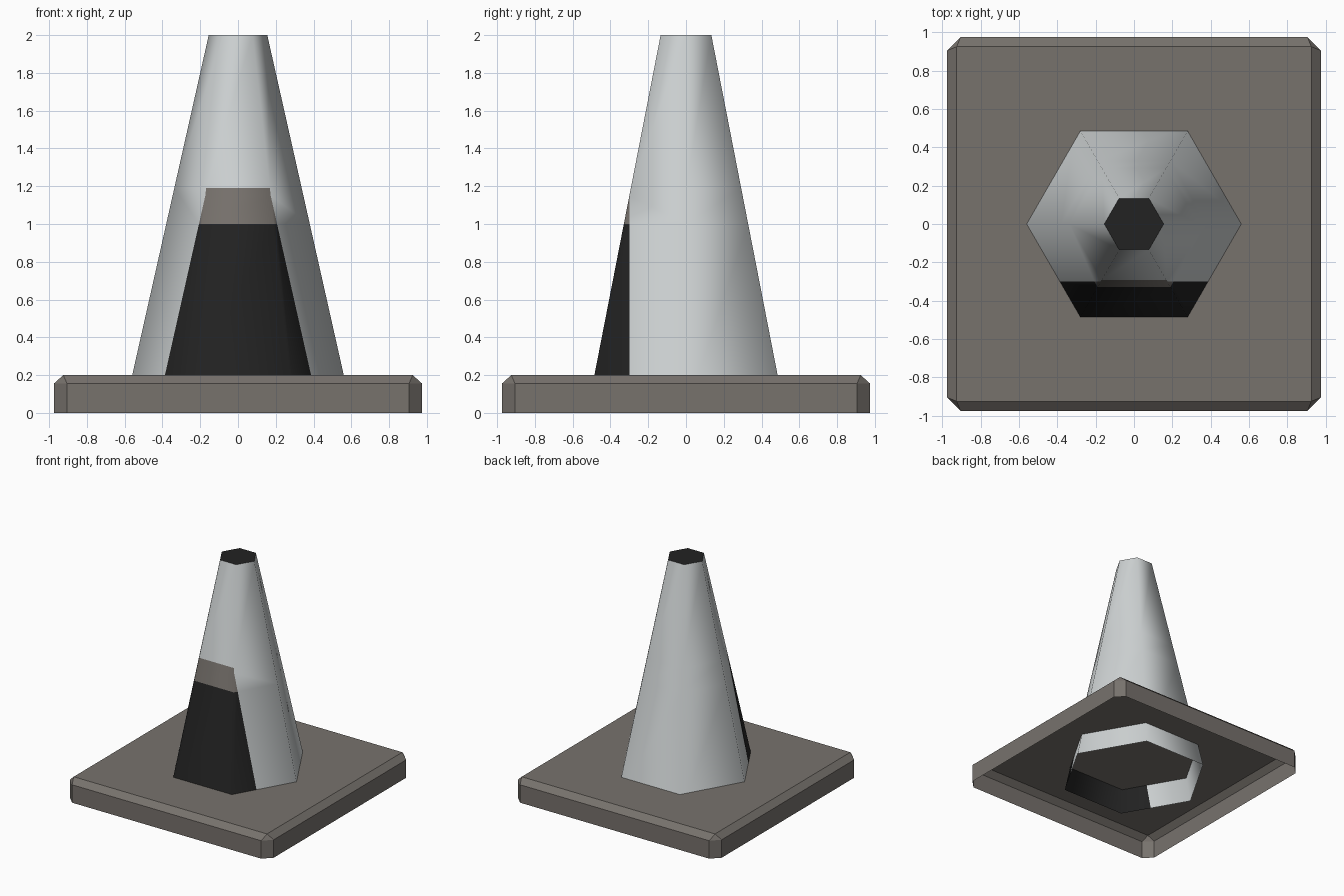
import bpy, bmesh, math
from mathutils import Matrix, Vector

if "Cube" in bpy.data.objects:
    bpy.data.objects.remove(bpy.data.objects["Cube"])


def material(name, rgb):
    m = bpy.data.materials.new(name)
    m.diffuse_color = (*rgb, 1)
    m.use_nodes = True
    m.node_tree.nodes["Principled BSDF"].inputs["Base Color"].default_value = m.diffuse_color
    return m


STONE = material("warm_grey", (0.185, 0.168, 0.152))
PALE = material("pale_grey", (0.62, 0.65, 0.655))
BLACK = material("black", (0.016, 0.016, 0.016))


def make_object(name, bm, mats):
    me = bpy.data.meshes.new(name)
    bm.to_mesh(me)
    bm.free()
    for m in mats:
        me.materials.append(m)
    ob = bpy.data.objects.new(name, me)
    bpy.context.collection.objects.link(ob)
    return ob


# base plate: chamfered shell, open underneath
HALF, CORNER, TOP = 0.975, 0.905, 0.925
bm = bmesh.new()
low, mid, top = [], [], []
for i in range(4):
    rot = Matrix.Rotation(i * math.pi / 2, 3, 'Z')
    for x, y in ((HALF, CORNER), (CORNER, HALF)):
        low.append(bm.verts.new(rot @ Vector((x, y, 0))))
        mid.append(bm.verts.new(rot @ Vector((x, y, 0.155))))
    top.append(bm.verts.new(rot @ Vector((TOP, TOP, 0.2))))
for i in range(8):
    j = (i + 1) % 8
    bm.faces.new((low[i], low[j], mid[j], mid[i]))
for i in range(4):
    a, b, c = 2 * i, 2 * i + 1, (2 * i + 2) % 8
    bm.faces.new((mid[a], mid[b], top[i]))
    bm.faces.new((mid[b], mid[c], top[(i + 1) % 4], top[i]))
bm.faces.new(top)
make_object("base_plate", bm, [STONE])

# six-sided tapered body, open at the bottom and closed by a dark cap
bm = bmesh.new()
rings = []
for r, z in ((0.605, 0), (0.155, 2)):
    rings.append([bm.verts.new((r * math.cos(k * math.pi / 3),
                                r * math.sin(k * math.pi / 3), z)) for k in range(6)])
for i in range(6):
    j = (i + 1) % 6
    bm.faces.new((rings[0][i], rings[0][j], rings[1][j], rings[1][i]))
bm.faces.new(rings[1])

# cut the outlines of the front panel
for co, no in (((0, 0, 1), (0, 0, 1)), ((0, 0, 1.19), (0, 0, 1)), ((0, -0.3, 0), (0, 1, 0))):
    bmesh.ops.bisect_plane(bm, geom=bm.verts[:] + bm.edges[:] + bm.faces[:],
                           plane_co=co, plane_no=no)

# colours: dark cap, dark front panel with a warm grey band above it
bm.normal_update()
for f in bm.faces:
    c = f.calc_center_median()
    f.smooth = True
    if f.normal.z > 0.9:
        f.material_index = 2
        f.smooth = False
        for e in f.edges:
            e.smooth = False
    elif c.z < 1.19 and (c.y < -0.3 or f.normal.y < -0.9):
        f.material_index = 2 if c.z < 1 else 1
make_object("tapered_body", bm, [PALE, STONE, BLACK])
